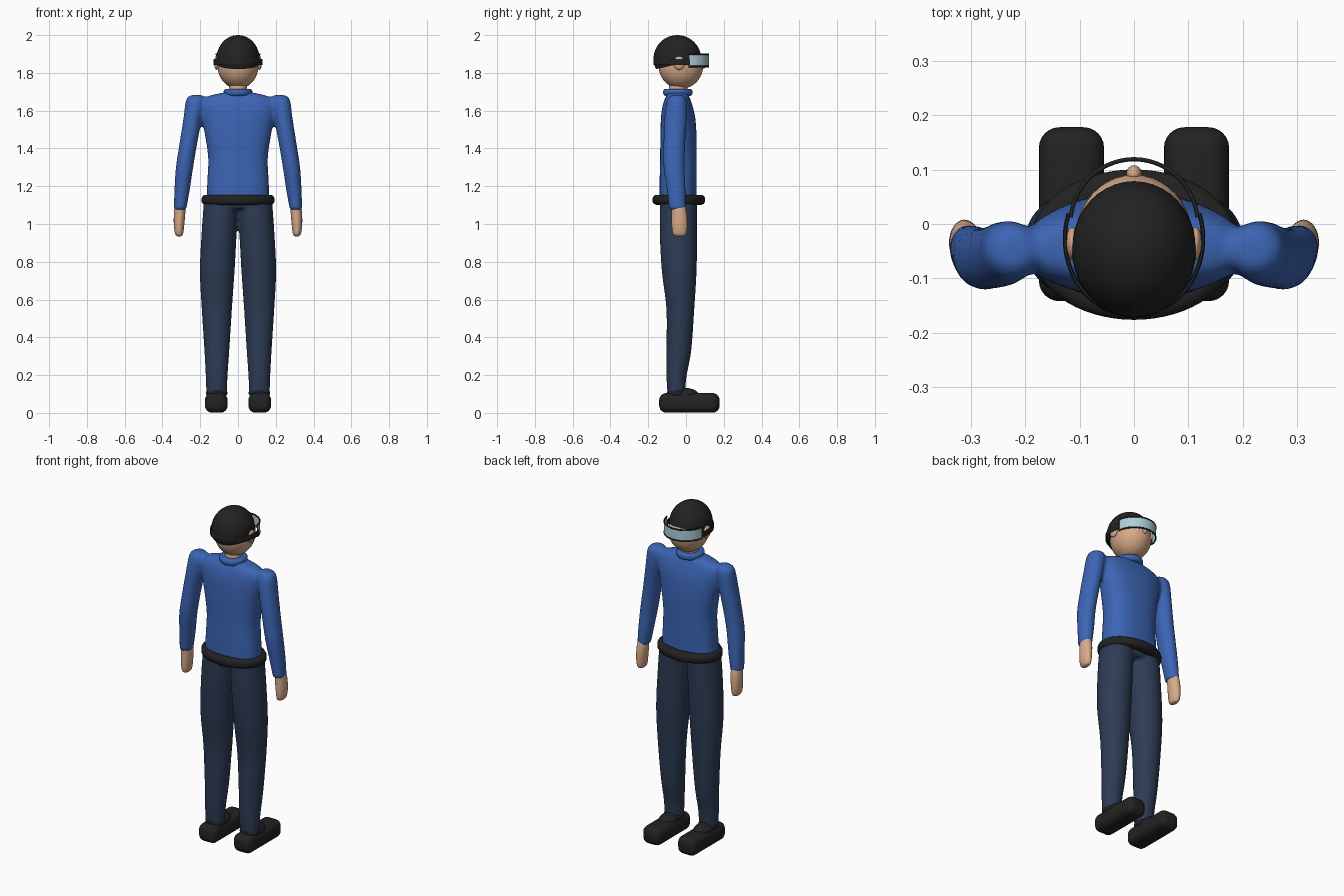
import bpy, bmesh, math
from mathutils import Vector

if "Cube" in bpy.data.objects:
    bpy.data.objects.remove(bpy.data.objects["Cube"])


def material(name, rgb):
    m = bpy.data.materials.new(name)
    m.diffuse_color = (*rgb, 1)
    m.use_nodes = True
    m.node_tree.nodes["Principled BSDF"].inputs["Base Color"].default_value = m.diffuse_color
    return m


BLUE = material("shirt blue", (0.045, 0.13, 0.46))
NAVY = material("trouser navy", (0.026, 0.044, 0.088))
SKIN = material("skin", (0.68, 0.40, 0.25))
BLACK = material("soft black", (0.016, 0.016, 0.016))
GLASS = material("pale glass", (0.42, 0.62, 0.70))


def finish(bm, name, mat, angle=50):
    bmesh.ops.recalc_face_normals(bm, faces=bm.faces)
    mesh = bpy.data.meshes.new(name)
    bm.to_mesh(mesh)
    bm.free()
    ob = bpy.data.objects.new(name, mesh)
    bpy.context.collection.objects.link(ob)
    mesh.materials.append(mat)
    bpy.ops.object.select_all(action='DESELECT')
    ob.select_set(True)
    bpy.context.view_layer.objects.active = ob
    bpy.ops.object.shade_smooth_by_angle(angle=math.radians(angle))
    return ob


def smooth_path(rows, steps=4):
    # Catmull-Rom interpolation between cross-sections
    out = []
    for i in range(len(rows) - 1):
        p = [rows[max(i - 1, 0)], rows[i], rows[i + 1], rows[min(i + 2, len(rows) - 1)]]
        for s in range(steps):
            t = s / steps
            out.append([0.5 * (2 * b + (c - a) * t + (2 * a - 5 * b + 4 * c - d) * t * t
                        + (3 * b - a - 3 * c + d) * t ** 3) for a, b, c, d in zip(*p)])
    return out + [list(rows[-1])]


def loft(bm, rows, side=1, power=2.0, n=32):
    # rows: x, y, z, half width, half depth
    rings = []
    for x, y, z, rx, ry in smooth_path(rows):
        ring = []
        for k in range(n):
            a = 2 * math.pi * k / n
            c, s = math.cos(a), math.sin(a)
            ring.append(bm.verts.new((
                side * (x + rx * math.copysign(abs(c) ** (2 / power), c)),
                y + ry * math.copysign(abs(s) ** (2 / power), s), z)))
        rings.append(ring)
    new = []
    for lo, hi in zip(rings, rings[1:]):
        for k in range(n):
            new.append(bm.faces.new((lo[k], lo[(k + 1) % n], hi[(k + 1) % n], hi[k])))
    new += [bm.faces.new(rings[0]), bm.faces.new(rings[-1])]
    bmesh.ops.recalc_face_normals(bm, faces=new)


def ellipsoid(name, centre, radii, mat, cut=None):
    bm = bmesh.new()
    bmesh.ops.create_uvsphere(bm, u_segments=40, v_segments=24, radius=1)
    for v in bm.verts:
        v.co = Vector(c + r * p for c, r, p in zip(centre, radii, v.co))
    if cut:
        geom = bm.verts[:] + bm.edges[:] + bm.faces[:]
        bmesh.ops.bisect_plane(bm, geom=geom, plane_co=cut[0], plane_no=cut[1], clear_inner=True)
        bmesh.ops.holes_fill(bm, edges=[e for e in bm.edges if e.is_boundary], sides=0)
    return finish(bm, name, mat)


def band(name, centre, rx, ry, thick, high, mat, start=0, end=360, power=2.0, n=64):
    # sweep a rounded section along an ellipse or an arc of it
    bm = bmesh.new()
    closed = end - start >= 360
    rings = []
    for i in range(n if closed else n + 1):
        a = math.radians(start + (end - start) * i / n)
        ring = []
        for k in range(12):
            b = 2 * math.pi * (k + 0.5) / 12
            c = math.copysign(abs(math.cos(b)) ** (2 / power), math.cos(b))
            s = math.copysign(abs(math.sin(b)) ** (2 / power), math.sin(b))
            ring.append(bm.verts.new((centre[0] + (rx + thick * c) * math.cos(a),
                                      centre[1] + (ry + thick * c) * math.sin(a),
                                      centre[2] + high * s)))
        rings.append(ring)
    pairs = list(zip(rings, rings[1:])) + ([(rings[-1], rings[0])] if closed else [])
    for p, q in pairs:
        for k in range(12):
            bm.faces.new((p[k], p[(k + 1) % 12], q[(k + 1) % 12], q[k]))
    if not closed:
        bm.faces.new(rings[0])
        bm.faces.new(rings[-1])
    return finish(bm, name, mat)


def fuse(ob, voxel=0.010, passes=5):
    # blend overlapping limbs into one garment
    r = ob.modifiers.new("fuse", 'REMESH')
    r.mode = 'VOXEL'
    r.voxel_size = voxel
    r.use_smooth_shade = True
    s = ob.modifiers.new("soften", 'SMOOTH')
    s.factor = 0.5
    s.iterations = passes


# Shirt: torso and both sleeves
bm = bmesh.new()
loft(bm, [(0, -.042, 1.11, .168, .098), (0, -.042, 1.22, .163, .098),
          (0, -.040, 1.35, .158, .097), (0, -.040, 1.47, .175, .096),
          (0, -.042, 1.57, .195, .090), (0, -.045, 1.63, .205, .078),
          (0, -.045, 1.67, .175, .064), (0, -.045, 1.695, .085, .050)], power=2.4)
for side in (1, -1):
    loft(bm, [(.220, -.048, 1.683, .022, .025), (.222, -.048, 1.672, .045, .042),
              (.227, -.050, 1.64, .052, .055), (.240, -.055, 1.56, .049, .060),
              (.264, -.062, 1.42, .047, .058), (.283, -.063, 1.30, .046, .056),
              (.296, -.052, 1.18, .041, .050), (.307, -.045, 1.075, .033, .044)], side)
fuse(finish(bm, "shirt", BLUE))

# Trousers: two legs meeting at the hips
bm = bmesh.new()
loft(bm, [(0, -.040, 1.08, .150, .085), (0, -.040, 1.11, .175, .096), (0, -.040, 1.14, .168, .096)])
for side in (1, -1):
    loft(bm, [(.088, -.040, 1.13, .092, .098), (.100, -.040, .95, .093, .099),
              (.110, -.036, .75, .092, .092), (.112, -.030, .55, .080, .074),
              (.112, -.038, .33, .066, .066), (.113, -.050, .20, .058, .054),
              (.113, -.052, .10, .055, .046)], side)
fuse(finish(bm, "trousers", NAVY), 0.009, 3)

# Belt
band("belt", (0, -.038, 1.128), .163, .109, .030, .027, BLACK, power=2.8)

# Hands and shoes
for side, label in ((1, "right"), (-1, "left")):
    bm = bmesh.new()
    loft(bm, [(.307, -.042, 1.10, .027, .036), (.309, -.036, 1.06, .030, .040),
              (.312, -.034, 1.00, .028, .042), (.312, -.034, .955, .023, .038),
              (.311, -.034, .938, .015, .028), (.311, -.034, .934, .005, .010)], side)
    finish(bm, label + "_hand", SKIN)

    bm = bmesh.new()
    bmesh.ops.create_cube(bm, size=1)
    for v in bm.verts:
        v.co = Vector((side * .115 + .12 * v.co.x, .018 + .32 * v.co.y, .053 + .104 * v.co.z))
    bmesh.ops.bevel(bm, geom=bm.edges[:], offset=.038, segments=6, profile=.5, affect='EDGES')
    finish(bm, label + "_shoe", BLACK)
    band(label + "_shoe_cuff", (side * .113, -.050, .105), .046, .040, .011, .016, BLACK, n=32)
    ellipsoid(label + "_shoe_instep", (side * .114, -.005, .09), (.050, .075, .042), BLACK)
    ellipsoid(label + "_ear", (side * .113, -.036, 1.852), (.013, .030, .036), SKIN)

# Neck, bare shoulder line and collar
bm = bmesh.new()
loft(bm, [(0, -.043, 1.64, .055, .055), (0, -.042, 1.70, .048, .050), (0, -.038, 1.76, .046, .048)])
finish(bm, "neck", SKIN)
ellipsoid("neck_base", (0, -.045, 1.665), (.118, .046, .036), SKIN)
band("collar", (0, -.043, 1.697), .056, .058, .020, .019, BLUE, power=2.8)

# Head, nose and cap
ellipsoid("head", (0, -.027, 1.838), (.108, .118, .122), SKIN)
ellipsoid("nose", (0, .092, 1.845), (.014, .016, .022), SKIN)
ellipsoid("cap", (0, -.046, 1.875), (.114, .126, .125), BLACK,
          ((0, -.10, 1.833), (0, -.22, 1)))

# Visor: curved glass, dark rims and head strap
band("visor_glass", (0, 0, 1.867), .117, .119, .002, .032, GLASS, 8, 172, power=6)
for z, label in ((1.899, "upper"), (1.834, "lower")):
    band(label + "_visor_rim", (0, 0, z), .117, .119, .004, .005, BLACK, 6, 174)
band("head_strap", (0, -.027, 1.857), .127, .141, .004, .016, BLACK, 161, 379, power=4)
